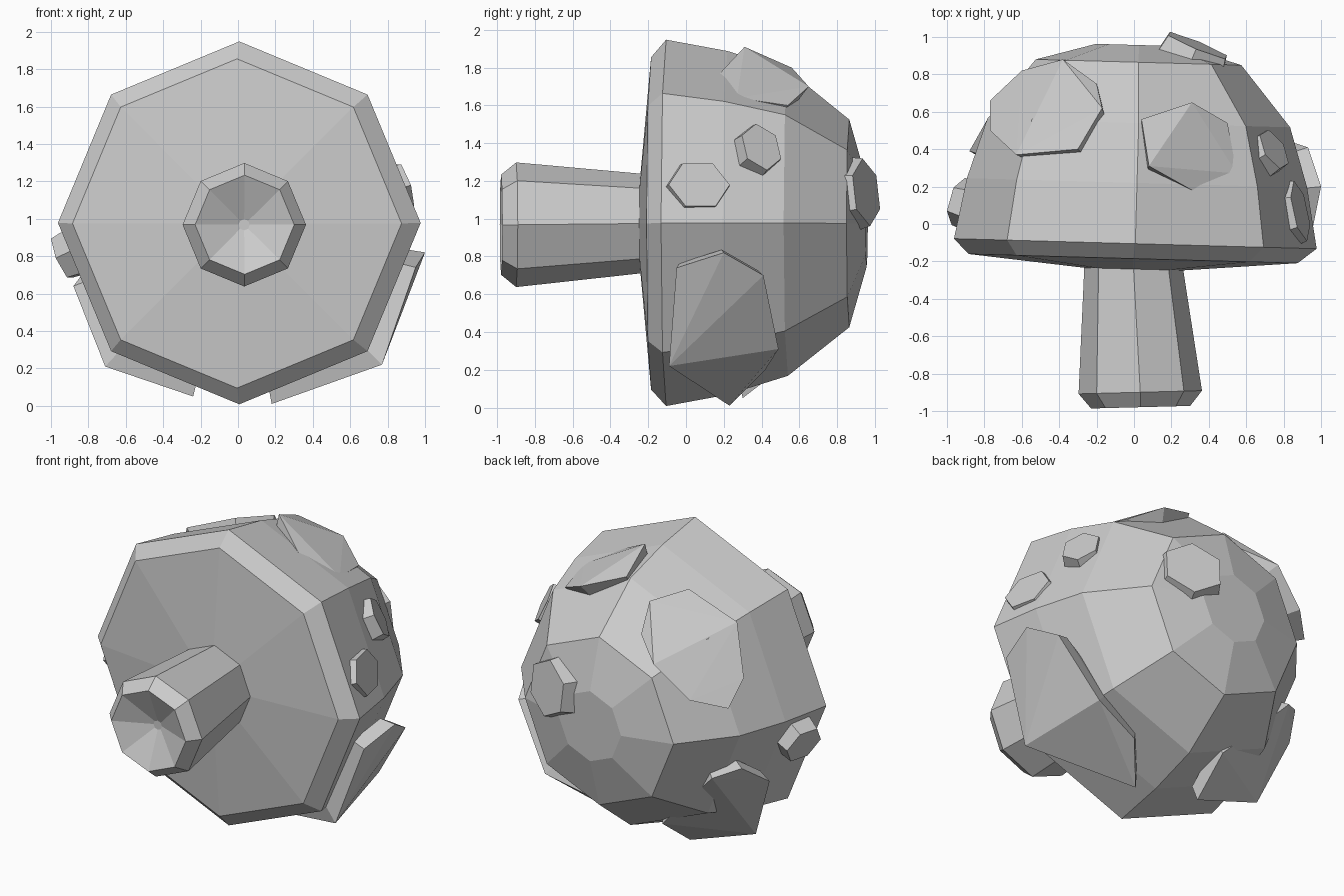
import bpy, bmesh
from math import sin, cos, pi, radians
from mathutils import Vector, Matrix

if "Cube" in bpy.data.objects:
    bpy.data.objects.remove(bpy.data.objects["Cube"])

CORE = Vector((0, 0.1, 0.98))


def finish(bm, name):
    bmesh.ops.recalc_face_normals(bm, faces=bm.faces)
    mesh = bpy.data.meshes.new(name)
    bm.to_mesh(mesh)
    bm.free()
    ob = bpy.data.objects.new(name, mesh)
    bpy.context.collection.objects.link(ob)
    return ob


def lathe(name, rings, tilt, sides=8):
    """Octagonal rings (y, radius, centre x, centre z) joined along y."""
    bm = bmesh.new()
    loops = []
    for y, r, cx, cz in rings:
        loops.append([bm.verts.new((cx + r * sin(2 * pi * i / sides), y,
                                    cz + r * cos(2 * pi * i / sides)))
                      for i in range(sides)])
    for a, b in zip(loops, loops[1:]):
        for i in range(sides):
            j = (i + 1) % sides
            bm.faces.new((a[i], a[j], b[j], b[i]))
    bm.faces.new(loops[0])
    bm.faces.new(loops[-1])
    bmesh.ops.rotate(bm, verts=bm.verts, matrix=Matrix.Rotation(radians(tilt), 3, 'Z'))
    return finish(bm, name)


def hull(name, points):
    bm = bmesh.new()
    for p in points:
        bm.verts.new(p)
    res = bmesh.ops.convex_hull(bm, input=bm.verts)
    loose = [v for v in bm.verts if not v.link_faces]
    bmesh.ops.delete(bm, geom=loose, context='VERTS')
    return finish(bm, name)


def bent_plate(name, outline, shrink=0.9):
    """Large spot folded over the cap: outline plus a copy sunk toward the core."""
    pts = [Vector(p) for p in outline]
    return hull(name, pts + [CORE + (p - CORE) * shrink for p in pts])


def small_plate(name, centre, normal, ru, rv, sides=6, depth=0.1, turn=0.0):
    """Flat polygon spot; ru is sideways radius, rv the upward one."""
    n = Vector(normal).normalized()
    u = Vector((0, 0, 1)).cross(n).normalized()
    v = n.cross(u)
    pts = []
    for i in range(sides):
        a = 2 * pi * i / sides + turn
        p = Vector(centre) + u * ru * cos(a) + v * rv * sin(a)
        pts += [p, p - n * depth + (p - Vector(centre)) * 0.12]
    return hull(name, pts)


# Cap: shallow cone underside, rim, faceted dome
lathe("cap", [(-0.245, 0.22, 0, 0.975), (-0.185, 0.88, 0, 0.975),
              (-0.105, 0.97, 0.01, 0.978), (0.22, 0.91, 0.01, 0.978),
              (0.54, 0.81, 0.01, 0.978),
              (0.865, 0.55, 0, 0.975), (0.957, 0.23, 0, 0.975)], -1.6)

# Stem: flared tube with a hollowed end
lathe("stem", [(-0.2, 0.26, -0.01, 0.975), (-0.9, 0.33, 0.01, 0.968),
               (-0.98, 0.265, 0.01, 0.968), (-0.88, 0.03, 0.01, 0.968)], 1.5)

# Large spots bent over the cap edges
bent_plate("spot_upper_left", [
    (-.17, .62, 1.72), (-.3, .4, 1.75), (-.63, .37, 1.61), (-.77, .5, 1.33),
    (-.77, .66, 1.19), (-.6, .82, 1.26), (-.38, .88, 1.46), (-.2, .75, 1.56)])
bent_plate("spot_upper_right", [
    (.33, .17, 1.76), (.08, .31, 1.91), (.04, .56, 1.8), (.31, .65, 1.7),
    (.5, .54, 1.6), (.55, .27, 1.64)])
bent_plate("spot_lower_right", [
    (1.0, .2, .82), (.95, -.05, .74), (.77, -.09, .22), (.18, .23, .01),
    (.35, .42, .2), (.68, .49, .31), (.93, .41, .7)])
bent_plate("spot_lower_left", [
    (-.88, .39, .64), (-.71, .29, .21), (-.24, .3, .05), (-.22, .56, .25),
    (-.65, .66, .7), (-.79, .55, .76)])

# Small flat spots
small_plate("spot_right_back", (.75, .4, 1.38), (.75, .45, .4), .12, .135, turn=pi / 6)
small_plate("spot_right_rim", (.89, .07, 1.18), (.92, .2, .3), .165, .135)
small_plate("spot_tip", (.34, .955, 1.14), (.38, .92, .12), .19, .18, turn=pi / 6)
small_plate("spot_left_rim", (-.94, .12, .79), (-.9, .25, -.4), .13, .13)
